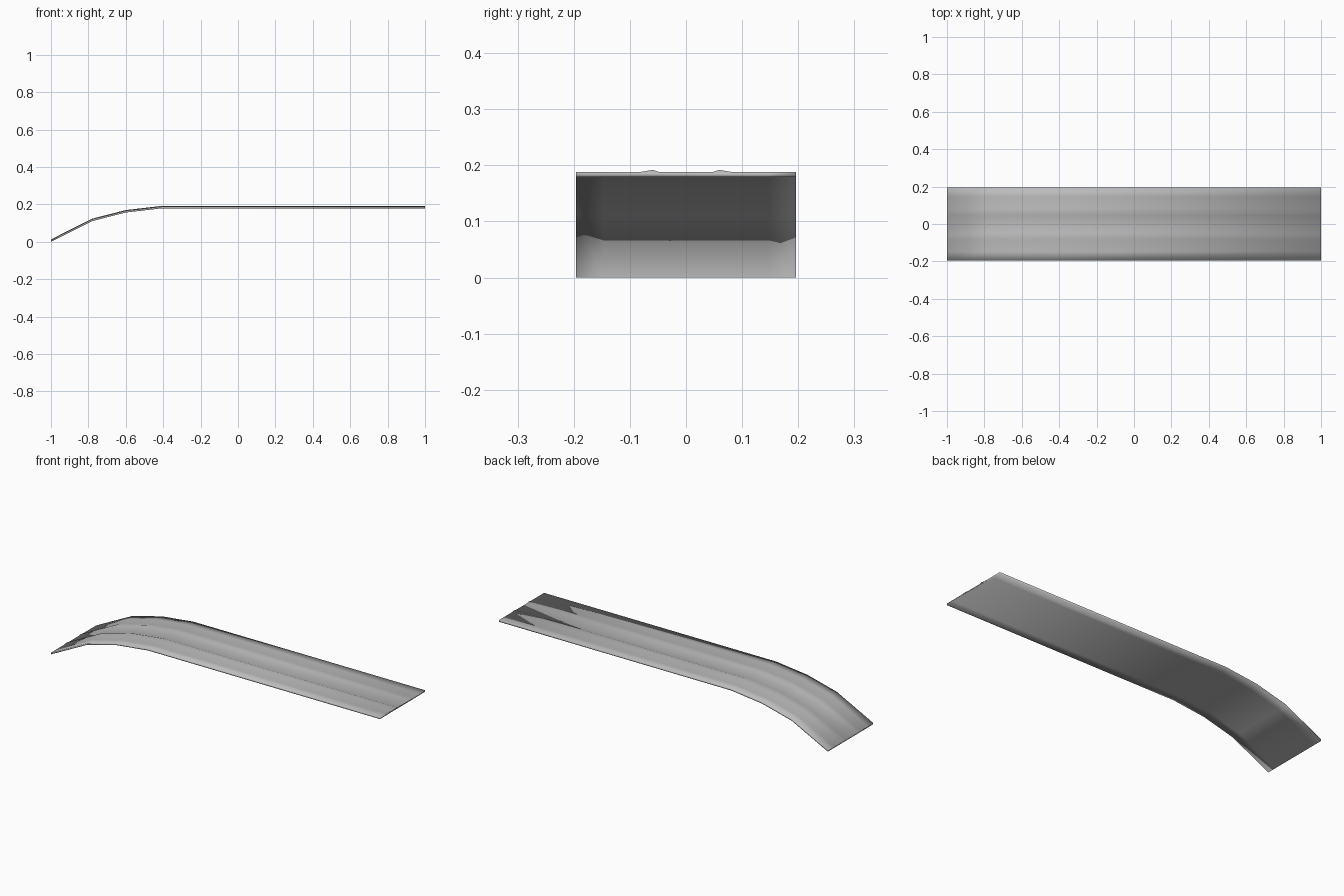
import bpy
import bmesh

cube = bpy.data.objects.get("Cube")
if cube:
    bpy.data.objects.remove(cube, do_unlink=True)

# Single grey finish
grey = bpy.data.materials.new("plain_grey")
grey.use_nodes = True
colour = (0.5, 0.5, 0.5, 1.0)
grey.diffuse_color = colour
grey.node_tree.nodes["Principled BSDF"].inputs["Base Color"].default_value = colour

THICKNESS = 0.009
HALF_WIDTH = 0.196

# Underside path: sloping lip, two bends, long flat run
path = [(-1, 0), (-0.78, 0.111), (-0.6, 0.157), (-0.41, 0.179), (1, 0.179)]

# Half of the upper cross-section as (y, height), with one low ridge
half_top = [(0.047, THICKNESS), (0.059, THICKNESS + 0.004),
            (0.083, THICKNESS), (0.147, THICKNESS), (HALF_WIDTH, THICKNESS)]
top = [(-y, h) for y, h in reversed(half_top)] + half_top
bottom = [(y, 0) for y in (HALF_WIDTH, 0.147, -0.147, -HALF_WIDTH)]
section = top + bottom

# Sweep the section along the path and cap both ends
bm = bmesh.new()
rings = [[bm.verts.new((x, y, z + h)) for y, h in section] for x, z in path]
count = len(section)
for a, b in zip(rings, rings[1:]):
    for i in range(count):
        j = (i + 1) % count
        bm.faces.new((a[i], a[j], b[j], b[i]))
bm.faces.new(rings[0])
bm.faces.new(list(reversed(rings[-1])))
bmesh.ops.recalc_face_normals(bm, faces=bm.faces)
for face in bm.faces:
    face.smooth = True

mesh = bpy.data.meshes.new("curved_strip")
bm.to_mesh(mesh)
bm.free()
mesh.materials.append(grey)
strip = bpy.data.objects.new("curved_strip", mesh)
bpy.context.collection.objects.link(strip)
